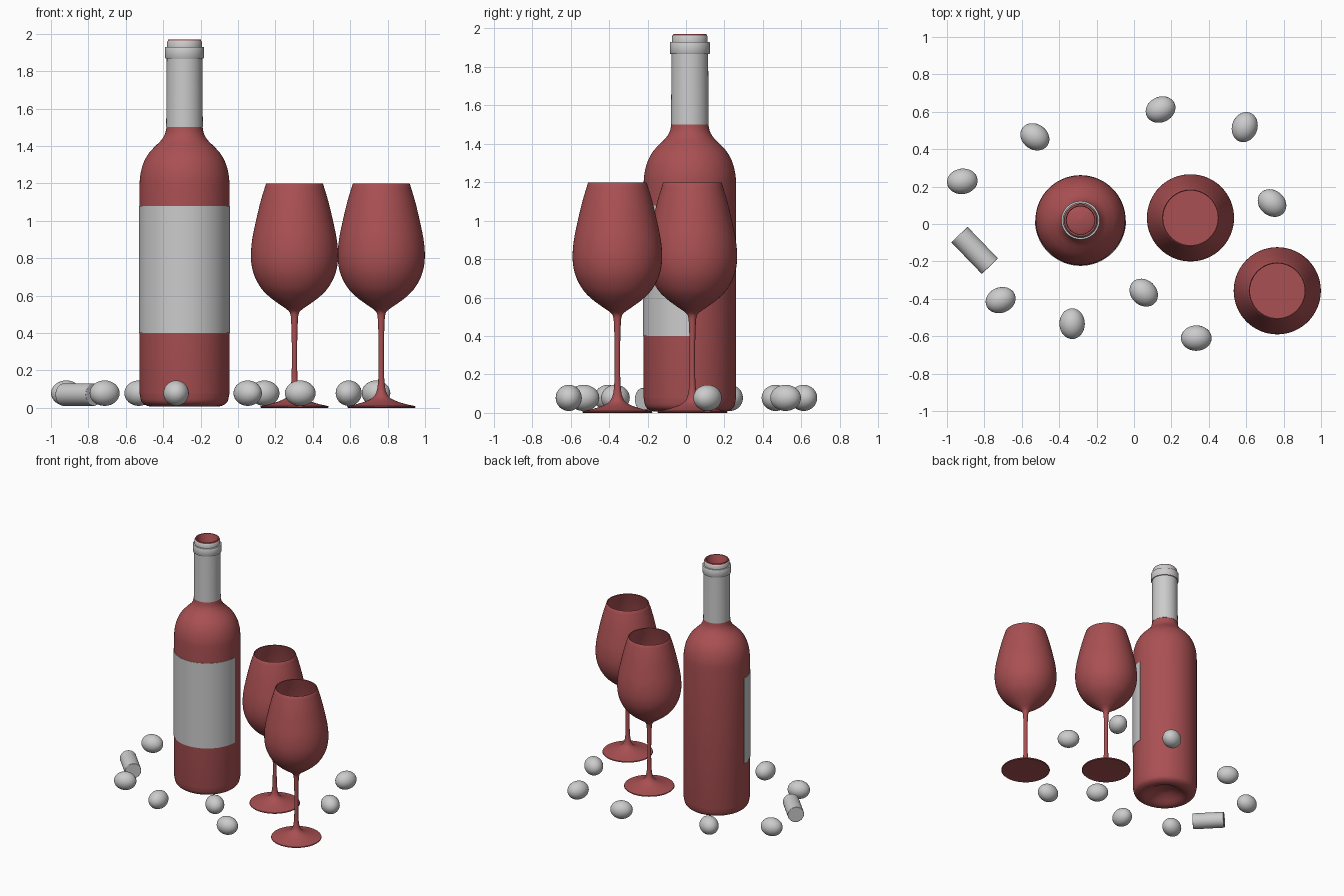
import bpy, bmesh, math
from mathutils import Vector

if "Cube" in bpy.data.objects:
    bpy.data.objects.remove(bpy.data.objects["Cube"])

red = bpy.data.materials.new("red_glass")
red.diffuse_color = (0.4, 0.08, 0.085, 1)
red.use_nodes = True
red.node_tree.nodes["Principled BSDF"].inputs["Base Color"].default_value = red.diffuse_color
grey = bpy.data.materials.new("plain_grey")
grey.diffuse_color = (0.57, 0.57, 0.57, 1)
grey.use_nodes = True
grey.node_tree.nodes["Principled BSDF"].inputs["Base Color"].default_value = grey.diffuse_color


def smooth(pts, n=4):
    """Catmull-Rom curve through (radius, height) points."""
    p = [Vector(q) for q in pts]
    p = [2 * p[0] - p[1]] + p + [2 * p[-1] - p[-2]]
    out = []
    for a, b, c, d in zip(p, p[1:], p[2:], p[3:]):
        for i in range(n):
            t = i / n
            out.append(0.5 * (2 * b + (c - a) * t + (2 * a - 5 * b + 4 * c - d) * t * t
                              + (3 * b - a - 3 * c + d) * t ** 3))
    out.append(p[-2])
    return [(max(0, v.x), v.y) for v in out]


def lathe(name, profile, loc, mat=grey, start=0, sweep=2 * math.pi, steps=64, closed=False):
    bm = bmesh.new()
    vs = [bm.verts.new((r * math.cos(start), r * math.sin(start), z)) for r, z in profile]
    pairs = list(zip(vs, vs[1:])) + ([(vs[-1], vs[0])] if closed else [])
    edges = [bm.edges.new(p) for p in pairs]
    bmesh.ops.spin(bm, geom=vs + edges, cent=(0, 0, 0), axis=(0, 0, 1),
                   angle=sweep, steps=steps, use_merge=False)
    bmesh.ops.remove_doubles(bm, verts=bm.verts, dist=1e-4)
    if closed:
        bmesh.ops.holes_fill(bm, edges=[e for e in bm.edges if e.is_boundary], sides=0)
    bmesh.ops.recalc_face_normals(bm, faces=bm.faces)
    me = bpy.data.meshes.new(name)
    bm.to_mesh(me)
    bm.free()
    ob = bpy.data.objects.new(name, me)
    bpy.context.collection.objects.link(ob)
    ob.location = loc
    finish(ob, mat)
    return ob


def finish(ob, mat=grey):
    ob.data.materials.append(mat)
    bpy.ops.object.select_all(action='DESELECT')
    ob.select_set(True)
    bpy.context.view_layer.objects.active = ob
    bpy.ops.object.shade_smooth_by_angle(angle=math.radians(40))


# Bottle: punted base, shoulders, neck, and an inner wall
bottle_at = (-0.286, 0.02, 0)
base = smooth([(0, 0.07), (0.05, 0.064), (0.10, 0.043), (0.145, 0.016), (0.175, 0.007),
               (0.205, 0.013), (0.23, 0.034), (0.241, 0.08)])
shoulder = [(0.241, 1.18), (0.237, 1.24), (0.222, 1.302), (0.195, 1.355), (0.16, 1.395),
            (0.125, 1.43), (0.104, 1.465), (0.095, 1.51)]
outer = base + smooth(shoulder) + [(0.089, 1.965), (0.086, 1.97)]
inner = ([(0.077, 1.97), (0.074, 1.965)]
         + smooth([(r - 0.02, z) for r, z in reversed(shoulder)])
         + smooth([(0.221, 0.09), (0.205, 0.045), (0.17, 0.03), (0.12, 0.055), (0.06, 0.08), (0, 0.09)]))
lathe("bottle", outer + inner, bottle_at, red)

# Foil sleeve with raised collar
lathe("foil_sleeve", [(0.093, 1.5), (0.098, 1.5), (0.095, 1.868), (0.102, 1.868), (0.104, 1.871),
                      (0.104, 1.926), (0.102, 1.929), (0.093, 1.93), (0.093, 1.957),
                      (0.089, 1.963), (0.087, 1.963)], bottle_at)

# Label wrapped round the front half
lathe("label", [(0.240, 0.4), (0.244, 0.4), (0.244, 1.08), (0.240, 1.08)], bottle_at,
      start=math.pi, sweep=math.pi, steps=40, closed=True)

# Wine glasses: foot, stem, thin bowl and wine inside
bowl = [(0.022, 0.50), (0.04, 0.525), (0.08, 0.553), (0.13, 0.59), (0.175, 0.635),
        (0.21, 0.695), (0.228, 0.755), (0.233, 0.82), (0.226, 0.9), (0.208, 0.99),
        (0.182, 1.1), (0.153, 1.196)]
foot = smooth([(0.181, 0.009), (0.13, 0.02), (0.08, 0.036), (0.045, 0.055), (0.026, 0.085),
               (0.017, 0.14), (0.0145, 0.22), (0.0145, 0.34), (0.017, 0.44)] + bowl)
hollow = smooth([(r - 0.007, z) for r, z in reversed(bowl[2:])] + [(0.03, 0.541), (0, 0.536)])
glass = [(0, 0.004), (0.12, 0.003), (0.179, 0), (0.183, 0.004)] + foot + [(0.15, 1.199)] + hollow
fill = smooth([(0, 0.538)] + [(r - 0.008, z + 0.001) for r, z in bowl[2:8]]) + [(0, 0.821)]
for side, x, y in (("left", 0.302, 0.033), ("right", 0.766, -0.357)):
    lathe(side + "_wine_glass", glass, (x, y, 0), red)
    lathe(side + "_wine", fill, (x, y, 0), red)

# Scattered grapes: x, y, heading in degrees
grapes = [(-0.53, 0.466, -35), (-0.918, 0.228, 8), (0.142, 0.612, 25), (0.592, 0.518, 70),
          (0.738, 0.112, -40), (0.052, -0.367, -42), (0.333, -0.61, 0), (-0.331, -0.533, 90),
          (-0.713, -0.407, 22)]
for i, (x, y, a) in enumerate(grapes):
    bpy.ops.mesh.primitive_uv_sphere_add(segments=32, ring_count=16, location=(x, y, 0.078),
                                         rotation=(0, 0, math.radians(a)))
    ob = bpy.context.object
    ob.name = f"grape_{i + 1}"
    ob.scale = (0.082, 0.068, 0.068)
    finish(ob)

# Cork lying on its side
bpy.ops.mesh.primitive_cylinder_add(vertices=32, radius=0.06, depth=0.235, location=(-0.852, -0.141, 0.07),
                                    rotation=(0, math.pi / 2, math.radians(-46)))
cork = bpy.context.object
cork.name = "cork"
bevel = cork.modifiers.new("soft_rim", 'BEVEL')
bevel.width = 0.003
bevel.segments = 2
finish(cork)
